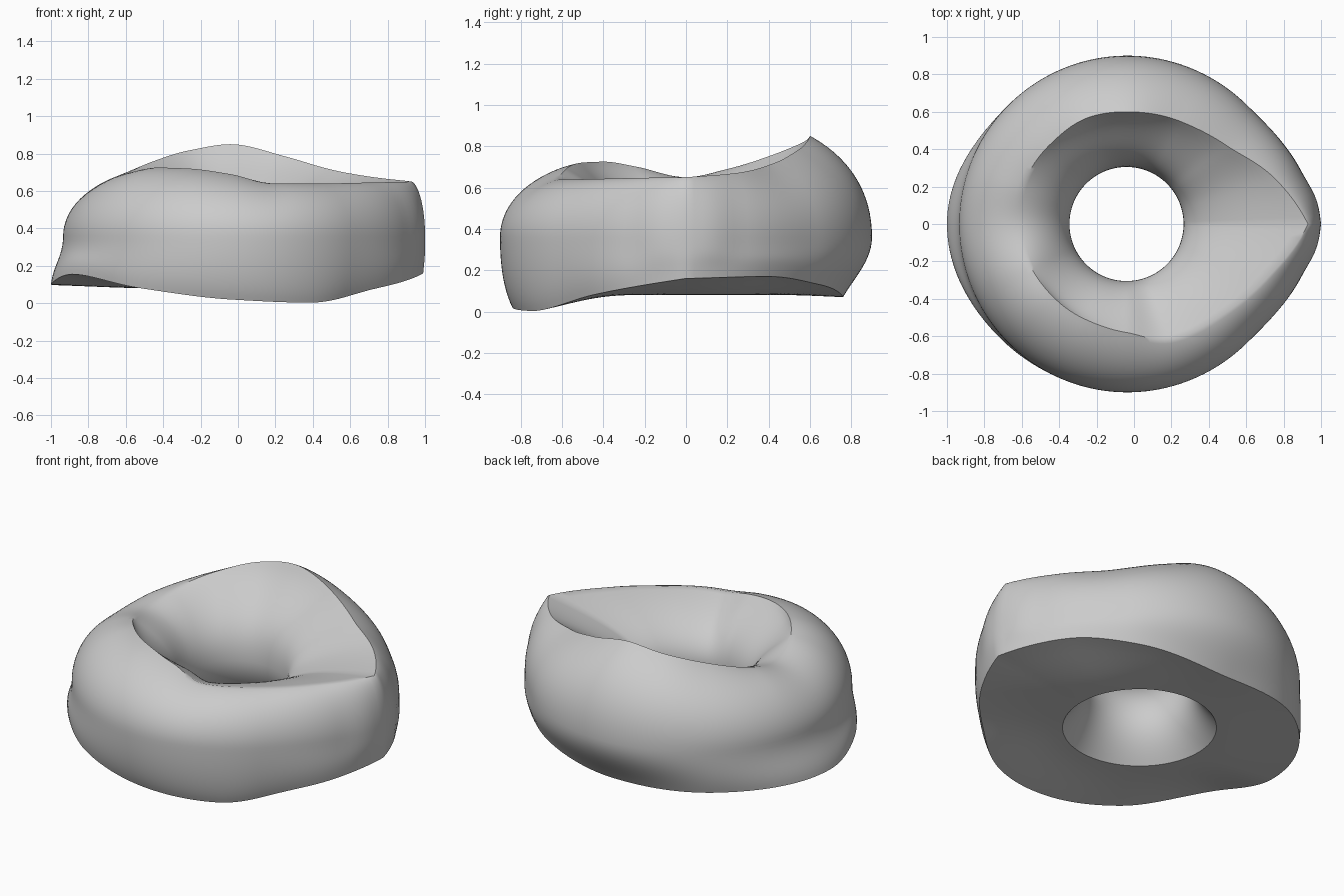
import bpy, bmesh, math
from mathutils import Vector
from mathutils.geometry import interpolate_bezier

if "Cube" in bpy.data.objects:
    bpy.data.objects.remove(bpy.data.objects["Cube"], do_unlink=True)

STEPS = 160
CENTRE_X = -0.04
WAIST_R, WAIST_Z = 0.305, 0.34


def track(angles, values):
    """Monotone smooth curve through values at the given angles (degrees)."""
    gaps = [b - a for a, b in zip(angles, angles[1:])]
    slopes = [(b - a) / g for a, b, g in zip(values, values[1:], gaps)]
    tangents = [slopes[0]]
    for a, b in zip(slopes, slopes[1:]):
        tangents.append(2 * a * b / (a + b) if a * b > 0 else 0.0)
    tangents.append(slopes[-1])

    def sample(angle):
        i = 0
        while i < len(gaps) - 1 and angle > angles[i + 1]:
            i += 1
        g = gaps[i]
        t = (angle - angles[i]) / g
        return ((1 + 2 * t) * (1 - t) ** 2 * values[i]
                + t * (1 - t) ** 2 * g * tangents[i]
                + t * t * (3 - 2 * t) * values[i + 1]
                + t * t * (t - 1) * g * tangents[i + 1])
    return sample


# How the section changes on its way round the ring
crest_angles = [0, 17, 38, 62, 90, 110, 134, 160, 180, 205, 225, 246, 270, 291, 314, 338, 360]
crest_r = track(crest_angles, [.97, .83, .68, .62, .6, .605, .59, .59, .58,
                               .56, .553, .555, .58, .66, .70, .80, .97])
crest_z = track(crest_angles, [.65, .67, .715, .785, .85, .82, .76, .69, .65,
                               .70, .725, .72, .69, .64, .64, .645, .65])
side_r = track([0, 6, 17, 45, 90, 180, 270, 315, 343, 354, 360],
               [1.04, 1.028, .975, .905, .9, .895, .9, .905, .975, 1.028, 1.04])
edge_r = track([0, 17, 45, 90, 135, 180, 225, 270, 315, 343, 360],
               [1.03, .96, .86, .76, .87, .96, .9, .84, .86, .96, 1.03])
edge_z = track([0, 25, 50, 90, 135, 180, 205, 237, 270, 300, 330, 360],
               [.16, .17, .13, .07, .09, .1, .155, .08, .02, .003, .08, .16])

keys = [0, 45, 90, 135, 180, 225, 270, 315, 360]
edge_lean = track(keys, [.01, .04, .06, .03, -.01, .02, .05, .04, .01])
outer_drop = track(keys, [.02, .08, .09, .06, 0, .02, .04, .02, .02])
inner_drop = track(keys, [.06, .14, .2, .1, 0, .1, .07, .04, .06])
inner_reach = track(keys, [.37, .2, .1, .1, .13, .03, .12, .2, .37])


def bezier(p, q, r, s, count):
    pts = [Vector((c[0], c[1], 0)) for c in (p, q, r, s)]
    return interpolate_bezier(*pts, count + 1)[:-1]


def section(angle):
    """Closed outline of the ring's cross-section as radius and height."""
    crest = (crest_r(angle), crest_z(angle))
    side = (side_r(angle), .36)
    edge = (edge_r(angle), edge_z(angle))
    waist = (WAIST_R, WAIST_Z)
    foot = (.43, .08)
    rise = (crest[1] - WAIST_Z) * .55
    reach = (side[0] - crest[0]) * .55
    return (
        # Funnel from waist to crest
        bezier(waist, (WAIST_R, WAIST_Z + rise),
               (crest[0] - inner_reach(angle), crest[1] - inner_drop(angle)), crest, 18)
        # Shoulder and outer wall
        + bezier(crest, (crest[0] + reach, crest[1] - outer_drop(angle)),
                 (side[0], .36 + (crest[1] - .36) * .5), side, 18)
        + bezier(side, (side[0], .25),
                 (edge[0] + edge_lean(angle), edge[1] + .1), edge, 12)
        # Underside and the flare back up to the waist
        + bezier(edge, (edge[0] * .7 + foot[0] * .3, edge[1] * .7 + foot[1] * .3),
                 (foot[0] + .15, foot[1]), foot, 8)
        + bezier(foot, (.36, .16), (WAIST_R, .24), waist, 10)
    )


# Ring body
bm = bmesh.new()
rings = []
for i in range(STEPS):
    angle = 360 * i / STEPS
    c, s = math.cos(math.radians(angle)), math.sin(math.radians(angle))
    rings.append([bm.verts.new((CENTRE_X + p.x * c, p.x * s, p.y)) for p in section(angle)])
for ring, after in zip(rings, rings[1:] + rings[:1]):
    for j in range(len(ring)):
        bm.faces.new((ring[j - 1], ring[j], after[j], after[j - 1]))
bmesh.ops.recalc_face_normals(bm, faces=bm.faces)
mesh = bpy.data.meshes.new("ring_body")
bm.to_mesh(mesh)
bm.free()
body = bpy.data.objects.new("ring_body", mesh)
bpy.context.collection.objects.link(body)

# Plain grey finish
grey = bpy.data.materials.new("plain grey")
grey.use_nodes = True
colour = (.6, .6, .6, 1)
grey.diffuse_color = colour
grey.node_tree.nodes["Principled BSDF"].inputs["Base Color"].default_value = colour
mesh.materials.append(grey)

bpy.ops.object.select_all(action="DESELECT")
body.select_set(True)
bpy.context.view_layer.objects.active = body
bpy.ops.object.shade_smooth_by_angle(angle=math.radians(40))
